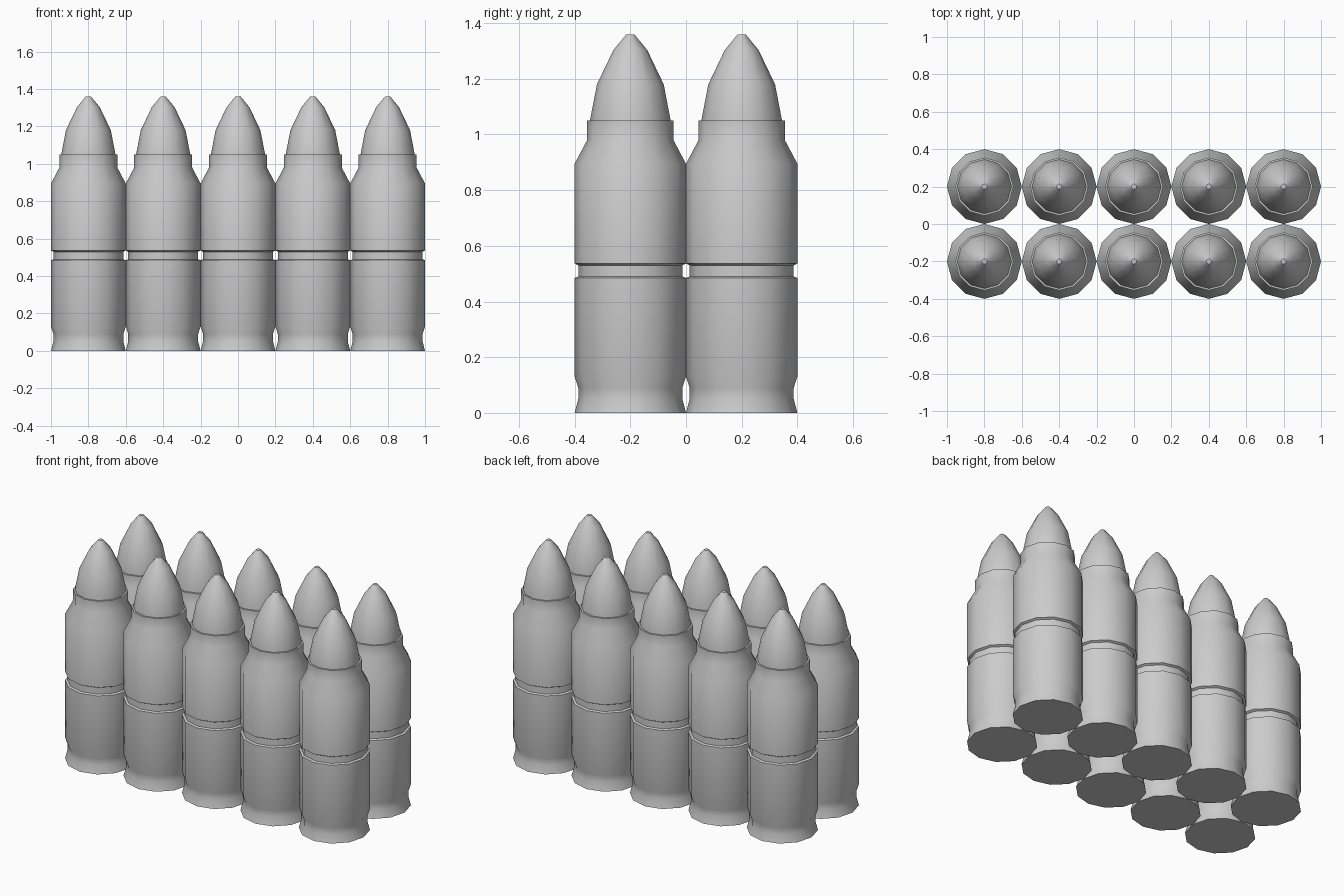
import bpy, bmesh
from math import sin, cos, pi, radians

if "Cube" in bpy.data.objects:
    bpy.data.objects.remove(bpy.data.objects["Cube"])

SIDES = 12

def lathe(name, profile):
    """Closed solid of revolution from (radius, z) points, bottom to top."""
    bm = bmesh.new()
    rings = [[bm.verts.new((r * cos(2 * pi * i / SIDES), r * sin(2 * pi * i / SIDES), z))
              for i in range(SIDES)] for r, z in profile]
    for a, b in zip(rings, rings[1:]):
        for i in range(SIDES):
            j = (i + 1) % SIDES
            bm.faces.new((a[i], a[j], b[j], b[i]))
    bm.faces.new(rings[0][::-1])
    bm.faces.new(rings[-1])
    mesh = bpy.data.meshes.new(name)
    bm.to_mesh(mesh)
    bm.free()
    obj = bpy.data.objects.new(name, mesh)
    bpy.context.collection.objects.link(obj)
    bpy.ops.object.select_all(action='DESELECT')
    obj.select_set(True)
    bpy.context.view_layer.objects.active = obj
    bpy.ops.object.shade_smooth_by_angle(angle=radians(40))
    return obj

# Casing: flared rim, grooved body, shoulder and neck
casing = lathe("casing", [
    (0.2, 0), (0.187, 0.05), (0.187, 0.09), (0.2, 0.13),
    (0.2, 0.485), (0.187, 0.49), (0.187, 0.53), (0.2, 0.537),
    (0.2, 0.895), (0.155, 0.98), (0.155, 1.05)])

# Pointed tip seated in the neck
tip = lathe("tip", [(0.145, 1.03), (0.145, 1.05), (0.12, 1.18), (0.061, 1.303), (0.014, 1.36)])

# Two rows of five
for row in range(2):
    for col in range(5):
        for part in (casing, tip):
            obj = part if row == col == 0 else part.copy()
            if obj is not part:
                bpy.context.collection.objects.link(obj)
            obj.location = (-0.8 + 0.4 * col, -0.2 + 0.4 * row, 0)
